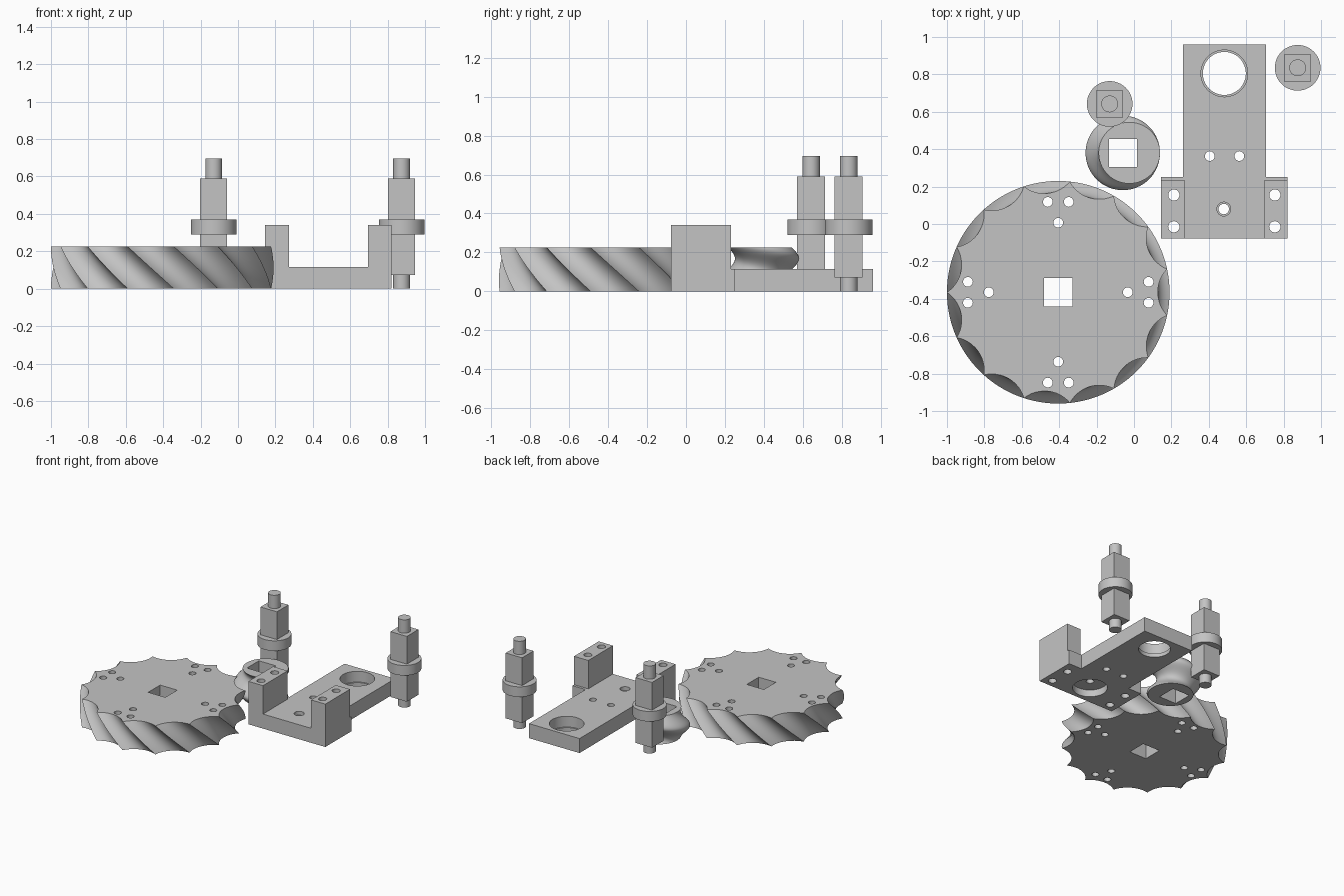
import bpy
from math import sin, cos, asin, radians, tau
from mathutils import Matrix, Vector

old = bpy.data.objects.get("Cube")
if old:
    bpy.data.objects.remove(old, do_unlink=True)

grey = bpy.data.materials.new("plain grey")
grey.use_nodes = True
grey.diffuse_color = (0.55, 0.55, 0.55, 1)
grey.node_tree.nodes["Principled BSDF"].inputs["Base Color"].default_value = grey.diffuse_color


def prism(name, outline, z0, z1, centre=(0, 0), twist=0, layers=1):
    """Extrude an outline upward, optionally turning it about its centre."""
    n = len(outline)
    verts, faces = [], []
    for i in range(layers + 1):
        f = i / layers
        turn = Matrix.Rotation(twist * (1 - f), 2)
        for p in outline:
            q = turn @ Vector(p)
            verts.append((q.x + centre[0], q.y + centre[1], z0 + f * (z1 - z0)))
    faces.append(range(n - 1, -1, -1))
    faces.append(range(layers * n, layers * n + n))
    for i in range(layers):
        for j in range(n):
            k = (j + 1) % n
            faces.append((i * n + j, i * n + k, i * n + n + k, i * n + n + j))
    mesh = bpy.data.meshes.new(name)
    mesh.from_pydata(verts, [], [tuple(f) for f in faces])
    mesh.materials.append(grey)
    obj = bpy.data.objects.new(name, mesh)
    bpy.context.collection.objects.link(obj)
    return obj


def circle(r, n=40, dx=0):
    return [(dx + r * cos(tau * i / n), r * sin(tau * i / n)) for i in range(n)]


def rect(x0, x1, y0, y1):
    return [(x0, y0), (x1, y0), (x1, y1), (x0, y1)]


def square(side):
    h = side / 2
    return rect(-h, h, -h, h)


def combine(obj, tool, operation):
    """Apply a boolean and discard the tool object."""
    mod = obj.modifiers.new("combine", "BOOLEAN")
    mod.operation, mod.object, mod.solver = operation, tool, "EXACT"
    bpy.context.view_layer.update()
    graph = bpy.context.evaluated_depsgraph_get()
    mesh = bpy.data.meshes.new_from_object(obj.evaluated_get(graph))
    obj.modifiers.clear()
    obj.data = mesh
    bpy.data.objects.remove(tool, do_unlink=True)


def drill(obj, outline, centre, z0=-0.1, z1=0.5):
    combine(obj, prism("cutter", outline, z0, z1, centre), "DIFFERENCE")


def finish(obj):
    bpy.ops.object.select_all(action="DESELECT")
    obj.select_set(True)
    bpy.context.view_layer.objects.active = obj
    bpy.ops.object.shade_smooth_by_angle(angle=radians(30))


THICK = 0.225

# Large helical wheel with scalloped teeth
TEETH, RADIUS, SAG = 15, 0.595, 0.05
half = RADIUS * sin(tau / TEETH / 2)
scoop = (half ** 2 + SAG ** 2) / (2 * SAG)
reach = RADIUS * cos(tau / TEETH / 2) - SAG + scoop
spread = asin(half / scoop)
outline = []
for k in range(TEETH):
    spin = Matrix.Rotation(k * tau / TEETH, 2)
    for i in range(12):
        t = spread * (i / 6 - 1)
        outline.append(spin @ Vector((reach - scoop * cos(t), scoop * sin(t))))
hub = Vector((-0.405, -0.365))
wheel = prism("helical_wheel", outline, 0, THICK, hub, tau / TEETH, 12)
drill(wheel, square(0.15), hub)
for quarter in range(4):
    spin = Matrix.Rotation(quarter * tau / 4, 2)
    for spot in ((0.372, 0), (0.483, 0.056), (0.483, -0.056)):
        drill(wheel, circle(0.026, 24), hub + spin @ Vector(spot))
finish(wheel)

# Small one-lobed pinion: an offset circle turned once about its axis
axis = (-0.06, 0.38)
pinion = prism("pinion", circle(0.164, 64, 0.035), 0, THICK, axis, tau, 48)
drill(pinion, square(0.15), axis)
finish(pinion)

# Bracket: T-shaped plate with two upright arms
FRONT, BACK, STEP, PLATE = -0.077, 0.96, 0.252, 0.115
tee = [(0.145, FRONT), (0.82, FRONT), (0.82, STEP), (0.705, STEP),
       (0.705, BACK), (0.262, BACK), (0.262, STEP), (0.145, STEP)]
bracket = prism("bracket", tee, 0, PLATE)
for x0, x1 in ((0.145, 0.273), (0.695, 0.82)):
    combine(bracket, prism("arm", rect(x0, x1, FRONT, 0.232), 0.05, 0.34), "UNION")
for x in (0.213, 0.753):
    for y in (-0.015, 0.155):
        drill(bracket, circle(0.03, 24), (x, y))
for x in (0.405, 0.563):
    drill(bracket, circle(0.026, 24), (x, 0.363))

# Stepped bores: bearing seat at the back, recess under the middle
bore, middle = (0.483, 0.805), (0.48, 0.08)
drill(bracket, circle(0.115, 48), bore)
drill(bracket, circle(0.125, 48), bore, 0.03)
drill(bracket, circle(0.028, 24), middle)
drill(bracket, circle(0.037, 24), middle, 0.085)
drill(bracket, circle(0.125, 48), middle, -0.1, 0.055)
finish(bracket)

# Two square shafts with a round collar and end pins
for name, spot in (("left_shaft", (0.875, 0.835)), ("middle_shaft", (-0.13, 0.642))):
    shaft = prism(name, square(0.144), 0.072, 0.59, spot)
    combine(shaft, prism("collar", circle(0.122, 48), 0.29, 0.37, spot), "UNION")
    combine(shaft, prism("pin", circle(0.045, 32), 0, 0.695, spot), "UNION")
    finish(shaft)
